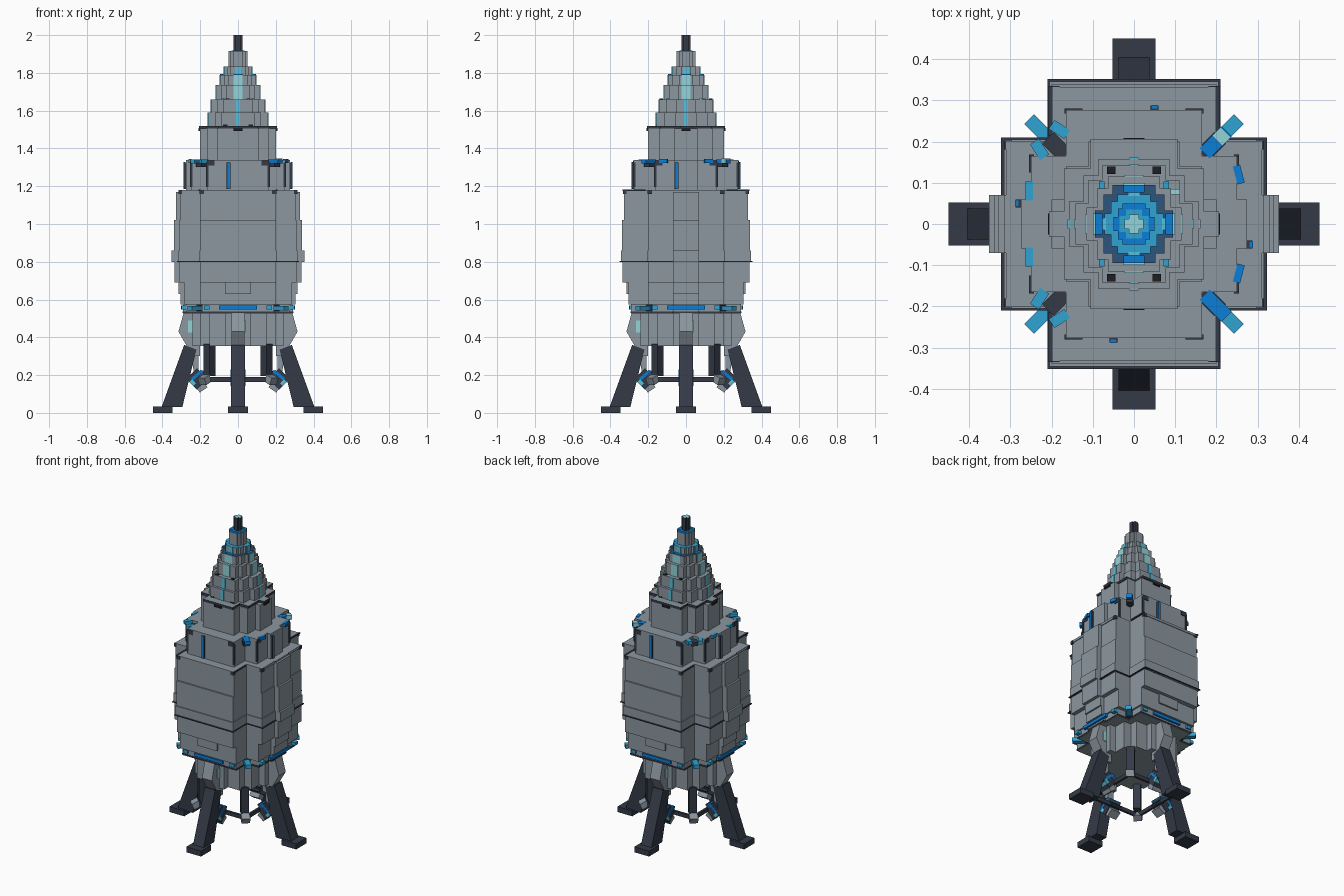
import bpy, bmesh
from math import radians
from mathutils import Matrix

if "Cube" in bpy.data.objects:
    bpy.data.objects.remove(bpy.data.objects["Cube"])


def material(name, r, g, b):
    m = bpy.data.materials.new(name)
    m.use_nodes = True
    m.diffuse_color = (r, g, b, 1)
    bsdf = m.node_tree.nodes["Principled BSDF"]
    bsdf.inputs["Base Color"].default_value = (r, g, b, 1)
    bsdf.inputs["Roughness"].default_value = 0.8
    return m


GREY = material("hull grey", .262, .31, .35)
DARK = material("dark slate", .034, .042, .063)
BLACK = material("near black", .012, .013, .017)
BLUE = material("bright blue", .003, .21, .68)
SKY = material("light blue", .03, .36, .65)
NAVY = material("navy", .025, .09, .2)
AQUA = material("aqua", .09, .53, .72)
CYAN = material("pale cyan", .29, .66, .7)


def make(name, bm, mats):
    bmesh.ops.recalc_face_normals(bm, faces=bm.faces)
    mesh = bpy.data.meshes.new(name)
    bm.to_mesh(mesh)
    bm.free()
    for m in mats:
        mesh.materials.append(m)
    ob = bpy.data.objects.new(name, mesh)
    bpy.context.collection.objects.link(ob)
    return ob


def extrude(bm, points, offset):
    face = bm.faces.new([bm.verts.new(p) for p in points])
    new = bmesh.ops.extrude_face_region(bm, geom=[face])["geom"]
    bmesh.ops.translate(bm, vec=offset, verts=[v for v in new if isinstance(v, bmesh.types.BMVert)])


def tier(name, z0, z1, steps, mat=GREY, top=None):
    """Stepped cross prism; steps are half sizes from the widest in x to the widest in y."""
    quarter = []
    for i, (x, y) in enumerate(steps):
        if i:
            quarter.append((x, steps[i - 1][1]))
        quarter.append((x, y))
    back = quarter[::-1]
    outline = (quarter + [(-x, y) for x, y in back]
               + [(-x, -y) for x, y in quarter] + [(x, -y) for x, y in back])
    bm = bmesh.new()
    extrude(bm, [(x, y, z0) for x, y in outline], (0, 0, z1 - z0))
    ob = make(name, bm, [mat, top or mat])
    for p in ob.data.polygons:
        if p.normal.z > .9:
            p.material_index = 1


def box(name, centre, size, mat, turn=0, tilt=0, axis='Y'):
    """Box tilted about one of its own axes, then the whole turned about the model axis."""
    bm = bmesh.new()
    bmesh.ops.create_cube(bm, size=1)
    bm.transform(Matrix.Rotation(radians(turn), 4, 'Z') @ Matrix.Translation(centre)
                 @ Matrix.Rotation(radians(tilt), 4, axis) @ Matrix.Diagonal((*size, 1)))
    make(name, bm, [mat])


def side_prism(name, profile, half, mat, turn):
    """Profile in x and z, extruded along y and turned about the model axis."""
    bm = bmesh.new()
    extrude(bm, [(x, -half, z) for x, z in profile], (0, 2 * half, 0))
    bm.transform(Matrix.Rotation(radians(turn), 4, 'Z'))
    make(name, bm, [mat])


# Hull tiers from the engine skirt up to the shoulder
tier("engine_skirt", .355, .53, [(.24, .07), (.2, .15), (.15, .2), (.07, .24)])
tier("base_ring", .527, .575, [(.29, .07), (.275, .18), (.19, .29)])
tier("base_trim", .53, .538, [(.293, .073), (.278, .183), (.193, .293)], DARK)
tier("lower_hull", .575, .69, [(.305, .07), (.285, .2), (.2, .305)])
tier("lower_mid_hull", .69, .8, [(.335, .07), (.31, .2), (.2, .335)])
tier("belt", .8, .86, [(.352, .07), (.315, .205), (.205, .345)])
tier("belt_trim", .8, .805, [(.322, .21), (.21, .352)], DARK)
tier("mid_hull", .86, 1.02, [(.34, .07), (.31, .2), (.2, .338)])
tier("upper_mid_hull", 1.02, 1.17, [(.328, .07), (.305, .2), (.2, .328)])
tier("upper_mid_trim", 1.165, 1.18, [(.315, .07), (.31, .2), (.2, .332)])
tier("shoulder", 1.18, 1.34, [(.274, .06), (.25, .165), (.165, .276)])
tier("neck", 1.34, 1.505, [(.2, .06), (.165, .14), (.11, .2)])
tier("neck_trim", 1.505, 1.52, [(.206, .03), (.17, .135), (.105, .206)], DARK, GREY)

# Nose cone, with a light strip running down each face
cone = [(1.52, 1.59, .157, .022), (1.59, 1.66, .142, .022), (1.66, 1.735, .115, .045),
        (1.735, 1.79, .095, .05), (1.79, 1.835, .072, .03), (1.835, 1.915, .05, .012)]
for i, (z0, z1, r, w) in enumerate(cone):
    high = (GREY, GREY, GREY, NAVY, SKY, BLUE)[i]
    tier(f"nose_tier_{i + 1}", z0, z1,
         [(r, r * .35), (r * .78, r * .75), (r * .55, r)], GREY, high)
    if i < 5:
        for k in range(4):
            box("nose_light", (r, 0, (z0 + z1) / 2), (.008, w, z1 - z0),
                CYAN if i in (2, 3) else AQUA, k * 90)
tier("tip", 1.915, 2.0, [(.023, .012), (.012, .023)], DARK, CYAN)
tier("tip_collar", 1.905, 1.918, [(.035, .02), (.02, .035)], SKY)

for k in range(4):
    a = k * 90
    wide = k % 2 == 1   # the front and back arms are broad and flat

    # Landing leg with foot, hull bracket and lamp
    box("foot", (.398, 0, .0175), (.104, .104, .035), DARK, a)
    side_prism("leg", [(.295, .03), (.405, .03), (.285, .36), (.22, .335)], .037, DARK, a)
    side_prism("leg_bracket", [(.2, .3), (.24, .3), (.315, .43), (.285, .54), (.2, .54)],
               .035, GREY, a)
    box("bracket_lamp", (.247, .036, .457), (.036, .006, .062), CYAN, a)

    # Engine struts, their grey end blocks and the rail joining them
    box("engine_strut", (.212, 0, .28), (.045, .045, .17), DARK, a + 45)
    box("engine_block", (.25, 0, .175), (.045, .05, .04), GREY, a + 45, 25)
    box("engine_rail", (.175, 0, .177), (.014, .34, .025), DARK, a)

    # Thruster pod hanging inside each leg
    box("pod", (.217, 0, .18), (.08, .074, .08), DARK, a, 45)
    box("pod_band", (.217, 0, .2), (.07, .078, .016), BLUE, a, 40)
    box("pod_back", (.185, 0, .205), (.03, .078, .03), NAVY, a, -35)
    box("pod_nozzle", (.195, 0, .14), (.05, .066, .045), GREY, a, 35)
    box("pod_light", (.24, 0, .16), (.02, .08, .03), AQUA, a, 40)
    side_prism("pod_arm", [(.21, .22), (.235, .22), (.25, .33), (.21, .37)], .02, GREY, a)

    # Light strips and stub thrusters around the base ring
    box("base_strip", (.294, 0, .558), (.016, .2, .02), BLUE, a)
    for s in (-1, 1):
        box("base_corner_strip", (.285, s * .165, .558), (.03, .03, .02), SKY, a)
    box("base_thruster", (.315, 0, .555), (.09, .034, .024), SKY, a + 45)
    box("base_thruster_root", (.26, 0, .555), (.05, .05, .03), NAVY, a + 45)

    # Shoulder thrusters: one bar on the left corners, a pair of stubs on the right
    box("shoulder_thruster_root", (.265, 0, 1.312), (.06, .04, .022), DARK, a + 45)
    if k in (0, 3):
        box("shoulder_thruster", (.28, 0, 1.33), (.075, .035, .022), BLUE, a + 45)
    else:
        for s in (-1, 1):
            box("shoulder_stub", (.29, s * .034, 1.33), (.045, .026, .022), SKY,
                a + 45, -s * 12, 'Z')

    # Shoulder slit, side lamps and dark edges under the ledge
    box("shoulder_slit_frame", (.28, -.05, 1.255), (.014, .02, .14), DARK, a)
    box("shoulder_slit", (.284, -.05, 1.256), (.009, .013, .144), BLUE, a)
    for s in (-1, 1):
        if not wide:
            box("shoulder_lamp", (.254, s * (.12 if k == 0 else .08), 1.333),
                (.018, .045, .02), BLUE if k == 0 else SKY, a, s * 15 if k == 0 else 0, 'Z')
        box("shoulder_edge", (.275 if wide else .249, s * .145, 1.322),
            (.01, .04, .026), DARK, a)
        box("shoulder_aerial", (.274 if wide else .248, s * .163, 1.26),
            (.012, .012, .13), DARK, a)

    # Dark corner fins and rims on the upper hull
    for s in (-1, 1):
        box("hull_corner_fin", (.325 if wide else .305, s * .192, 1.168),
            (.018, .022, .02), DARK, a)
        if wide:
            box("hull_corner_rim", (.275, s * .203, 1.178), (.12, .01, .008), DARK, a)

    # Hull panels, and vents on the nose ledges
    box("lower_panel", (.3, 0, .66), (.03, .14, .06), GREY, a)
    box("neck_vent", (.203, 0, 1.5), (.01, .05, .016), BLACK, a)
    for s in (-1, 1):
        if wide:
            box("nose_vent", (.15, s * .068, 1.522), (.016, .024, .01), BLACK, a)
            box("nose_grille", (.13, s * .055, 1.661), (.018, .02, .006), BLACK, a)
            box("nose_ledge_light", (.092, s * .078, 1.661), (.022, .014, .006), SKY, a)
    box("nose_ledge_plate", (.085, 0, 1.791), (.018, .05, .006), BLUE, a)

# Light caps on one corner of the shoulder and of the nose
box("shoulder_cap", (.3, 0, 1.335), (.03, .036, .024), CYAN, 45)
box("nose_corner_light", (.1, .078, 1.663), (.024, .014, .006), CYAN)
